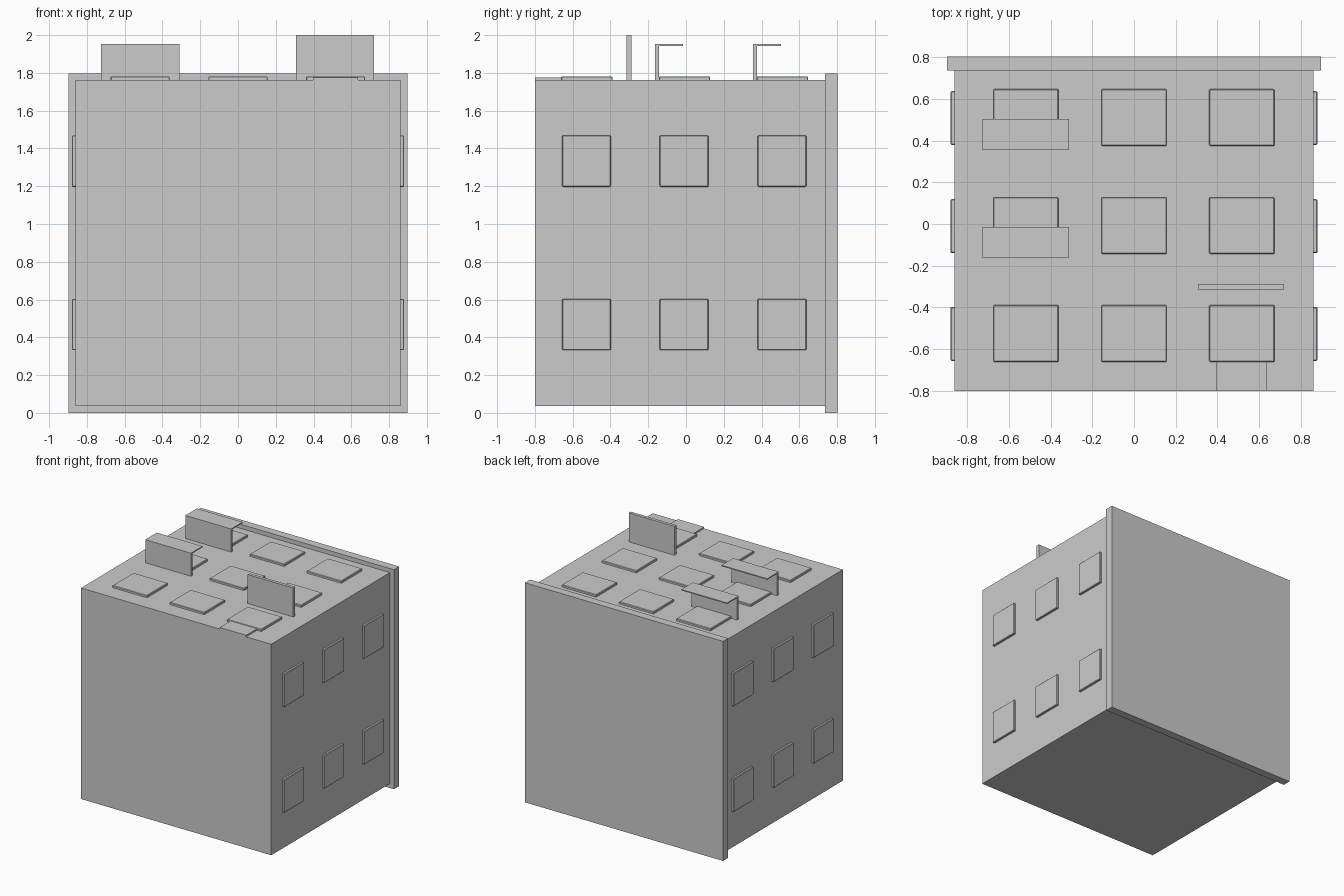
import bpy
import bmesh
from mathutils import Matrix, Vector

cube = bpy.data.objects.get("Cube")
if cube:
    bpy.data.objects.remove(cube, do_unlink=True)

# Single plain material
grey = bpy.data.materials.new("light_grey")
grey.use_nodes = True
colour = (0.6, 0.6, 0.6, 1)
grey.diffuse_color = colour
grey.node_tree.nodes["Principled BSDF"].inputs["Base Color"].default_value = colour


def box(name, x, y, z, bevel=0):
    """Axis-aligned box from (min, max) ranges."""
    lo, hi = Vector((x[0], y[0], z[0])), Vector((x[1], y[1], z[1]))
    bm = bmesh.new()
    bmesh.ops.create_cube(bm, size=1)
    bm.transform(Matrix.Translation((lo + hi) / 2) @ Matrix.Diagonal((*(hi - lo), 1)))
    mesh = bpy.data.meshes.new(name)
    bm.to_mesh(mesh)
    bm.free()
    mesh.materials.append(grey)
    obj = bpy.data.objects.new(name, mesh)
    bpy.context.collection.objects.link(obj)
    if bevel:
        mod = obj.modifiers.new("edge_chamfer", "BEVEL")
        mod.width = bevel
        mod.segments = 1
    return obj


def span(centre, size):
    return centre - size / 2, centre + size / 2


# Building block lying on its back, with the roof slab at +y
FACADE, SIDE = 1.763, 0.861
box("building_body", (-SIDE, SIDE), (-0.8, 0.74), (0.036, FACADE))
box("roof_slab", (-0.897, 0.897), (0.735, 0.802), (0, 1.797))

rows = (-0.525, -0.008, 0.51)

# Facade windows, three by three, facing up
for row, y in enumerate(rows):
    for col, x in enumerate((-0.518, 0, 0.517)):
        box(f"facade_window_{row}_{col}", span(x, 0.313), span(y, 0.272),
            (FACADE - 0.01, 1.781), 0.004)

# Side windows, two by three on each wall
for side, sign in (("left", 1), ("right", -1)):
    for row, y in enumerate(rows):
        for col, z in enumerate((0.468, 1.333)):
            x = sorted((sign * (SIDE - 0.01), sign * 0.879))
            box(f"{side}_window_{row}_{col}", x, span(y - 0.002, 0.258),
                span(z, 0.272), 0.004)

# Door below the corner window
box("door", (0.396, 0.634), (-0.8, -0.655), (FACADE - 0.01, 1.776))

# L-shaped awnings: upright plate with a thin lip
for name, y in (("lower", -0.164), ("upper", 0.355)):
    box(f"{name}_awning_plate", (-0.725, -0.311), (y, y + 0.02), (FACADE - 0.01, 1.952))
    box(f"{name}_awning_lip", (-0.725, -0.311), (y, y + 0.149), (1.943, 1.952))

# Projecting sign board
box("sign_board", (0.307, 0.72), (-0.314, -0.288), (FACADE - 0.01, 2.0))
